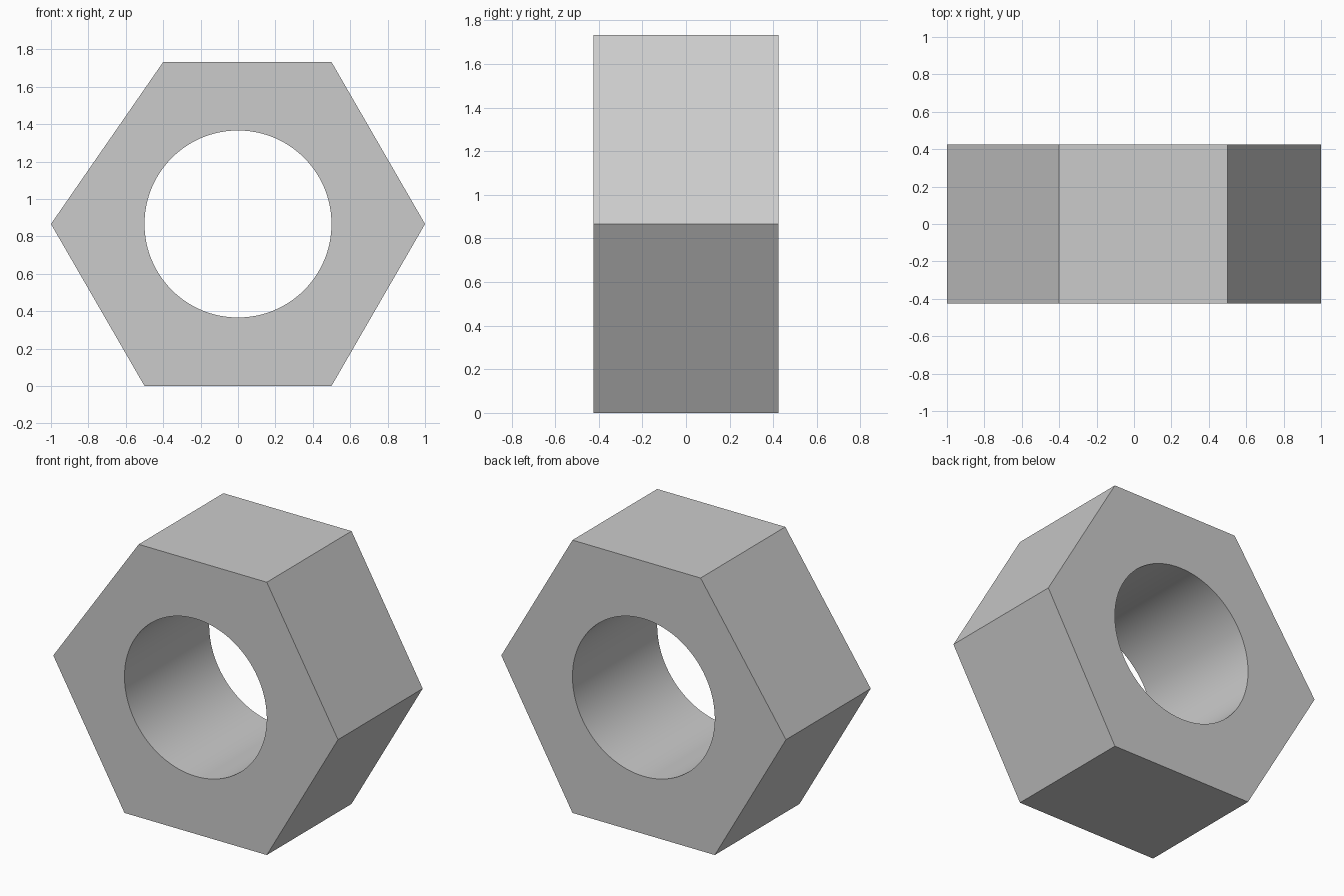
import bpy, bmesh, math

if "Cube" in bpy.data.objects:
    bpy.data.objects.remove(bpy.data.objects["Cube"])

HALF_DEPTH = 0.425
MID_Z = math.sqrt(3) / 2


def prism(name, profile, half_depth):
    """Extrude an x-z outline along y, centred on y = 0."""
    bm = bmesh.new()
    face = bm.faces.new([bm.verts.new((x, -half_depth, z)) for x, z in profile])
    ext = bmesh.ops.extrude_face_region(bm, geom=[face], use_keep_orig=True)
    verts = [v for v in ext["geom"] if isinstance(v, bmesh.types.BMVert)]
    bmesh.ops.translate(bm, verts=verts, vec=(0, 2 * half_depth, 0))
    bmesh.ops.recalc_face_normals(bm, faces=bm.faces[:])
    mesh = bpy.data.meshes.new(name)
    bm.to_mesh(mesh)
    bm.free()
    obj = bpy.data.objects.new(name, mesh)
    bpy.context.collection.objects.link(obj)
    return obj


# Six-sided body, with the upper left corner pulled slightly inwards
hexagon = [(-0.5, 0), (0.5, 0), (1, MID_Z), (0.5, 2 * MID_Z),
           (-0.4, 2 * MID_Z), (-1, MID_Z)]
nut = prism("hex_nut", hexagon, HALF_DEPTH)

# Round bore through the middle
N = 128
circle = [(0.5 * math.cos(math.tau * i / N), MID_Z + 0.5 * math.sin(math.tau * i / N))
          for i in range(N)]
cutter = prism("bore_cutter", circle, HALF_DEPTH + 0.2)
cutter.hide_render = True

cut = nut.modifiers.new("bore", 'BOOLEAN')
cut.operation = 'DIFFERENCE'
cut.solver = 'EXACT'
cut.object = cutter

# Apply the cut, then smooth the bore and keep the edges sharp
bpy.context.view_layer.objects.active = nut
bpy.ops.object.select_all(action='DESELECT')
nut.select_set(True)
bpy.ops.object.modifier_apply(modifier=cut.name)
bpy.data.objects.remove(cutter, do_unlink=True)
bpy.ops.object.shade_smooth_by_angle(angle=math.radians(30))
